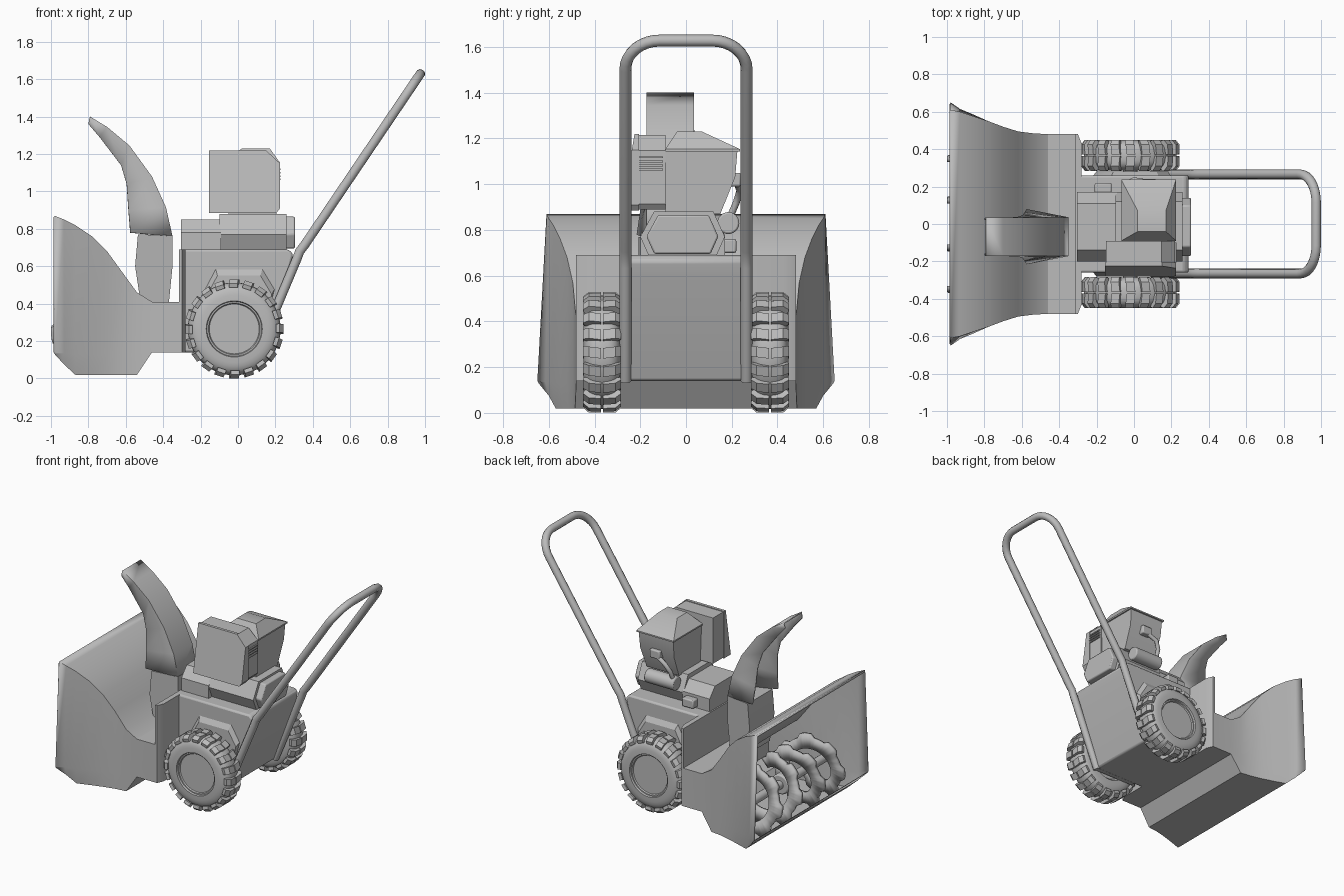
import bpy, bmesh
from math import sin, cos, pi, copysign
from mathutils import Vector, Matrix

cube = bpy.data.objects.get("Cube")
if cube:
    bpy.data.objects.remove(cube)

grey = bpy.data.materials.new("plain_grey")
grey.use_nodes = True
grey.diffuse_color = (0.5, 0.5, 0.5, 1)
grey.node_tree.nodes["Principled BSDF"].inputs["Base Color"].default_value = (0.5, 0.5, 0.5, 1)
parts = []


def finish(name, bm, bevel=0, thickness=0):
    bmesh.ops.recalc_face_normals(bm, faces=bm.faces)
    me = bpy.data.meshes.new(name)
    bm.to_mesh(me)
    bm.free()
    me.materials.append(grey)
    ob = bpy.data.objects.new(name, me)
    bpy.context.collection.objects.link(ob)
    if thickness:
        m = ob.modifiers.new("shell", 'SOLIDIFY')
        m.thickness = thickness
        m.offset = -1
    if bevel:
        m = ob.modifiers.new("bevel", 'BEVEL')
        m.width = bevel
        m.segments = 2
    parts.append(ob)
    return ob


def add_loft(bm, rings, closed=True, caps=(True, True)):
    rows = [[bm.verts.new(p) for p in r] for r in rings]
    n = len(rows[0])
    for a, b in zip(rows, rows[1:]):
        for i in range(n if closed else n - 1):
            j = (i + 1) % n
            bm.faces.new((a[i], a[j], b[j], b[i]))
    for row, cap in zip((rows[0], rows[-1]), caps):
        if closed and cap:
            bm.faces.new(row)


def loft(name, rings, closed=True, caps=(True, True), **kw):
    bm = bmesh.new()
    add_loft(bm, rings, closed, caps)
    return finish(name, bm, **kw)


def prism(name, profile, axis, lo, hi, **kw):
    def place(t):
        return [(t, a, b) if axis == 'x' else (a, t, b) for a, b in profile]
    return loft(name, [place(lo), place(hi)], **kw)


def box(name, x, y, z, **kw):
    return prism(name, [(x[0], z[0]), (x[1], z[0]), (x[1], z[1]), (x[0], z[1])], 'y', *y, **kw)


def rect(x0, x1, y0, y1, z):
    return [(x0, y0, z), (x1, y0, z), (x1, y1, z), (x0, y1, z)]


def disc(a, b, r, n=24):
    return [(a + r * cos(2 * pi * i / n), b + r * sin(2 * pi * i / n)) for i in range(n)]


def tube(name, pts, radius):
    cu = bpy.data.curves.new(name, 'CURVE')
    cu.dimensions = '3D'
    cu.bevel_depth = radius
    cu.bevel_resolution = 3
    cu.use_fill_caps = True
    sp = cu.splines.new('POLY')
    sp.points.add(len(pts) - 1)
    for p, q in zip(sp.points, pts):
        p.co = (*q, 1)
    sp.use_smooth = True
    cu.materials.append(grey)
    ob = bpy.data.objects.new(name, cu)
    bpy.context.collection.objects.link(ob)


# Collector housing: x, top z, bottom z, corner z, half widths at top, corner, bottom
stations = [
    (-0.98, 0.87, 0.13, 0.14, 0.61, 0.65, 0.645), (-0.93, 0.85, 0.075, 0.135, 0.60, 0.615, 0.60),
    (-0.87, 0.82, 0.02, 0.13, 0.58, 0.59, 0.57), (-0.78, 0.76, 0.02, 0.13, 0.55, 0.55, 0.54),
    (-0.70, 0.68, 0.02, 0.13, 0.52, 0.52, 0.515), (-0.62, 0.57, 0.02, 0.13, 0.495, 0.495, 0.495),
    (-0.54, 0.46, 0.02, 0.13, 0.485, 0.485, 0.485), (-0.46, 0.41, 0.14, 0.2, 0.48, 0.48, 0.48),
    (-0.31, 0.41, 0.14, 0.2, 0.48, 0.48, 0.48)]
rings = []
for x, zt, zb, zm, wt, wm, wb in stations:
    half = [(x, wt, zt), (x, wm, zm), (x, wb, zb)]
    rings.append(half + [(x, -y, z) for _, y, z in reversed(half)])
loft("collector_housing", rings, caps=(False, True), thickness=0.015)

# Auger: two mirrored toothed ribbons on a shaft
AX, AZ = -0.77, 0.25
for side, label in ((1, "left"), (-1, "right")):
    rows = []
    for i in range(97):
        y = 0.06 + 0.38 * i / 96
        a = pi + 2 * pi * (y - 0.14) / 0.22
        r = 0.23 if 3 <= i % 8 <= 6 else 0.205
        rows.append([(AX + q * cos(a), side * y, AZ + q * sin(a)) for q in (0.13, r)])
    loft("auger_ribbon_" + label, rows, closed=False, thickness=0.025)
prism("auger_shaft", disc(AX, AZ, 0.03), 'y', -0.49, 0.49)
prism("auger_gearbox", disc(AX, AZ, 0.07), 'y', -0.05, 0.05, bevel=0.01)

# Discharge chute: open curved channel over a neck, both wider at the front
CY = -0.068


def chute_ring(front, back, wf, wb):
    return [(front[0], CY + wf, front[1]), (back[0], CY + wb, back[1]),
            (back[0], CY - wb, back[1]), (front[0], CY - wf, front[1])]


back = [(-0.79, 1.40), (-0.70, 1.345), (-0.58, 1.245), (-0.46, 1.08), (-0.385, 0.915), (-0.35, 0.76)]
front = [(-0.80, 1.36), (-0.74, 1.29), (-0.625, 1.14), (-0.595, 1.04), (-0.585, 0.90), (-0.575, 0.78)]
front_w = [0.10, 0.10, 0.105, 0.115, 0.13, 0.148]
loft("chute_channel", [chute_ring(f, b, w, 0.104) for f, b, w in zip(front, back, front_w)],
     closed=False, thickness=0.01)
loft("chute_neck", [chute_ring((-0.52, 0.40), (-0.37, 0.40), 0.13, 0.104),
                    chute_ring((-0.55, 0.60), (-0.35, 0.60), 0.14, 0.104),
                    chute_ring((-0.535, 0.77), (-0.35, 0.765), 0.14, 0.104)])

# Chassis with back plate and wheel arches
prism("chassis", [(-0.31, 0.14), (-0.31, 0.69), (0.27, 0.69), (0.295, 0.665), (0.28, 0.6), (0.11, 0.14)],
      'y', -0.26, 0.26, bevel=0.012)
loft("back_plate", [[(x, -w, 0.14), (x, w, 0.14), (x, w, 0.69), (x, -w, 0.69)]
                    for x, w in ((-0.315, 0.48), (-0.30, 0.48), (-0.28, 0.43))])
arch = [(-0.2, 0), (-0.2, 0.24), (-0.11, 0.41), (0.12, 0.41), (0.18, 0.31), (0.1, 0)]
for side, label in ((1, "left"), (-1, "right")):
    loft("wheel_arch_" + label, [[(cx * s, side * y, 0.14 + h * s) for cx, h in arch]
                                 for y, s in ((0.25, 1.12), (0.282, 1.0))])

# Wheels: turned tyre with a rounded section, shallow hub and paired lugs
WX, WZ, WY = -0.02, 0.265, 0.367
tyre_profile = [(0.13, -0.06)]
for k in range(17):
    c, s = cos(pi * k / 16), sin(pi * k / 16)
    tyre_profile.append((0.15 + 0.098 * max(s, 0) ** 0.7, -0.082 * copysign(abs(c) ** 0.7, c)))
tyre_profile += [(0.146, 0.07), (0.138, 0.07), (0.133, 0.062)]
lug_profile = [(0.004, 0.23), (0.004, 0.264), (0.058, 0.264), (0.083, 0.243), (0.078, 0.222)]
for side, label in ((1, "left"), (-1, "right")):
    bm = bmesh.new()
    add_loft(bm, [[(x, side * h, z) for x, z in disc(0, 0, r, 48)] for r, h in tyre_profile])
    bmesh.ops.translate(bm, verts=bm.verts, vec=(WX, side * WY, WZ))
    finish("wheel_" + label, bm)
    bm = bmesh.new()
    for k in range(20):
        rot = Matrix.Rotation(2 * pi * k / 20, 3, 'Y')
        for s in (1, -1):
            add_loft(bm, [[rot @ Vector((t - 0.12 * h, s * h, r)) for h, r in lug_profile] for t in (-0.018, 0.028)])
    bmesh.ops.translate(bm, verts=bm.verts, vec=(WX, side * WY, WZ))
    finish("tread_lugs_" + label, bm)
prism("axle", disc(WX, WZ, 0.04), 'y', -0.36, 0.36)

# Handle: a bent loop of tube
start, end = Vector((0.34, 0, 0.69)), Vector((0.974, 0, 1.628))
length, along, R = (end - start).length, (end - start).normalized(), 0.15
half = [Vector((0.105, 0.265, 0.14)), Vector((0.315, 0.265, 0.64)), start + Vector((-0.01, 0.265, -0.01))]
half.append(start + along * 0.03 + Vector((0, 0.265, 0)))
for k in range(9):
    a = pi / 2 * k / 8
    half.append(start + along * (length - R + R * sin(a)) + Vector((0, 0.265 - R + R * cos(a), 0)))
tube("handle", half + [Vector((p.x, -p.y, p.z)) for p in reversed(half)], 0.026)

# Engine block
prism("engine_front", [(-0.2, 0.68), (-0.2, 0.78), (-0.14, 0.85), (0.11, 0.85), (0.17, 0.78), (0.17, 0.68)],
      'x', -0.305, -0.09)
block = [(-0.16, 0.68), (-0.2, 0.77), (-0.14, 0.88), (0.12, 0.88), (0.17, 0.77), (0.13, 0.68)]
prism("crankcase", block, 'x', -0.10, 0.26)
prism("crankcase_cover", [(a * 0.85 - 0.003, 0.78 + (b - 0.78) * 0.85) for a, b in block], 'x', 0.25, 0.305, bevel=0.008)
box("side_block", (-0.21, -0.12), (0.15, 0.22), (0.70, 0.76), bevel=0.008)

# Fuel tank with an overhanging hipped lid
loft("fuel_tank", [rect(-0.05, 0.205, -0.09, 0.15, 0.87), rect(-0.055, 0.21, -0.09, 0.215, 1.03),
                   rect(-0.06, 0.215, -0.09, 0.225, 1.15)])
loft("tank_lid", [rect(-0.068, 0.225, -0.09, 0.237, 1.143), rect(-0.068, 0.225, -0.09, 0.237, 1.153),
                  rect(0.02, 0.17, -0.04, 0.07, 1.23)])

# Engine shroud with a sloping front cover and louvres
outline = [(-0.155, 0.885), (-0.155, 1.22), (0.15, 1.22), (0.225, 1.15), (0.225, 0.91), (0.205, 0.885)]


def ring(y, s, lean=0):
    return [(0.035 + (a - 0.035) * s, y - lean * (1.22 - b), 1.05 + (b - 1.05) * s) for a, b in outline]


loft("shroud", [ring(-0.09, 0.97), ring(-0.215, 0.97)])
loft("shroud_cover", [ring(-0.205, 1.0), ring(-0.225, 1.0, 0.17)])
for i in range(4):
    z = 1.06 + 0.018 * i
    box("louvre_%d" % (i + 1), (0.21, 0.228), (-0.205, -0.1), (z, z + 0.008))

# Exhaust: silencer, outlet box and pipe
prism("silencer", disc(0.185, 0.83, 0.048), 'x', -0.06, 0.17, bevel=0.008)
box("outlet_box", (0.04, 0.12), (0.17, 0.24), (0.99, 1.05), bevel=0.008)
tube("exhaust_pipe", [(0.06, 0.225, 1.0), (0.0, 0.235, 0.97), (-0.03, 0.22, 0.92), (-0.035, 0.19, 0.85)], 0.015)

bpy.ops.object.select_all(action='DESELECT')
for ob in parts:
    ob.select_set(True)
bpy.context.view_layer.objects.active = parts[0]
bpy.ops.object.shade_smooth_by_angle(angle=0.48)
